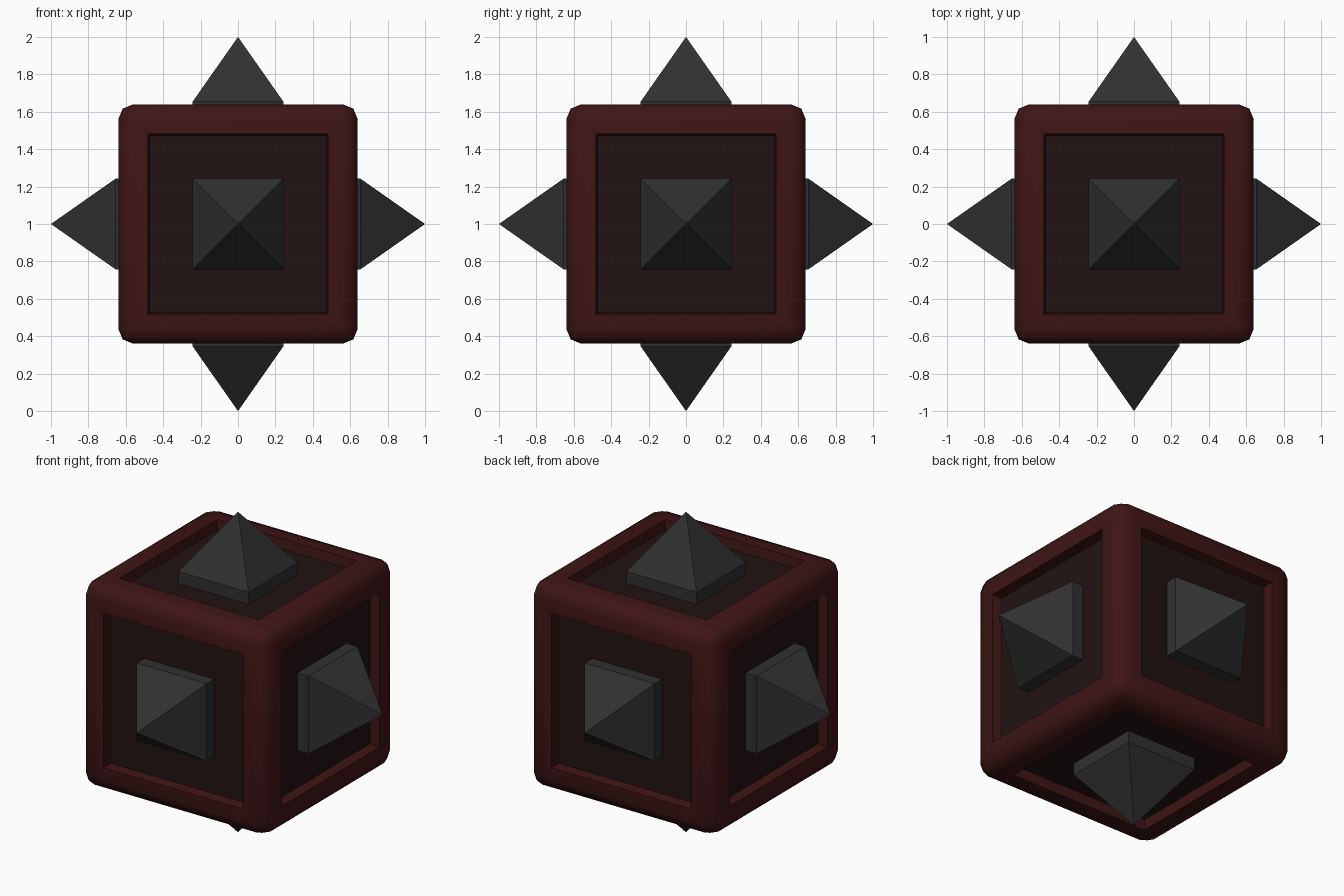
import bpy, bmesh
from mathutils import Vector

if "Cube" in bpy.data.objects:
    bpy.data.objects.remove(bpy.data.objects["Cube"])

CENTRE = Vector((0, 0, 1))
HALF = 0.64       # half width of the block
FLOOR = 0.58      # distance from centre to recessed panels


def material(name, rgb):
    m = bpy.data.materials.new(name)
    m.diffuse_color = (*rgb, 1)
    m.use_nodes = True
    m.node_tree.nodes["Principled BSDF"].inputs["Base Color"].default_value = m.diffuse_color
    return m


def make_object(name, bm, mats):
    mesh = bpy.data.meshes.new(name)
    bmesh.ops.recalc_face_normals(bm, faces=bm.faces[:])
    bm.to_mesh(mesh)
    bm.free()
    for m in mats:
        mesh.materials.append(m)
    ob = bpy.data.objects.new(name, mesh)
    ob.location = CENTRE
    bpy.context.collection.objects.link(ob)
    return ob


red = material("dark_red", (0.05, 0.0075, 0.0075))
brown = material("dark_brown", (0.016, 0.006, 0.006))
grey = material("charcoal", (0.03, 0.03, 0.03))

# Block: rounded cube with a sunken square panel in every side
bm = bmesh.new()
bmesh.ops.create_cube(bm, size=2 * HALF)
bmesh.ops.bevel(bm, geom=bm.edges[:], offset=0.08, segments=2,
                profile=0.5, affect='EDGES')
sides = [f for f in bm.faces if f.calc_area() > 0.5]
bmesh.ops.inset_individual(bm, faces=sides, thickness=0.11)
bmesh.ops.inset_individual(bm, faces=sides, thickness=0.012, depth=FLOOR - HALF)
for f in sides:
    f.material_index = 1
block = make_object("block", bm, [red, brown])
bpy.context.view_layer.objects.active = block
block.select_set(True)
bpy.ops.object.shade_smooth_by_angle(angle=0.85)

# Spikes: square plinth topped by a pyramid, one on each side
directions = {"top": (0, 0, 1), "bottom": (0, 0, -1), "front": (0, -1, 0),
              "back": (0, 1, 0), "left": (-1, 0, 0), "right": (1, 0, 0)}
for side, d in directions.items():
    bm = bmesh.new()
    corners = [(-1, -1), (1, -1), (1, 1), (-1, 1)]
    low, rim = [[bm.verts.new((x * 0.242, y * 0.242, z)) for x, y in corners]
                for z in (FLOOR - 0.005, 0.655)]
    tip = bm.verts.new((0, 0, 1))
    bm.faces.new(low[::-1])
    for i in range(4):
        j = (i + 1) % 4
        bm.faces.new((low[i], low[j], rim[j], rim[i]))
        bm.faces.new((rim[i], rim[j], tip))
    turn = Vector((0, 0, 1)).rotation_difference(Vector(d)).to_matrix()
    bmesh.ops.transform(bm, matrix=turn.to_4x4(), verts=bm.verts[:])
    make_object(side + "_spike", bm, [grey])
